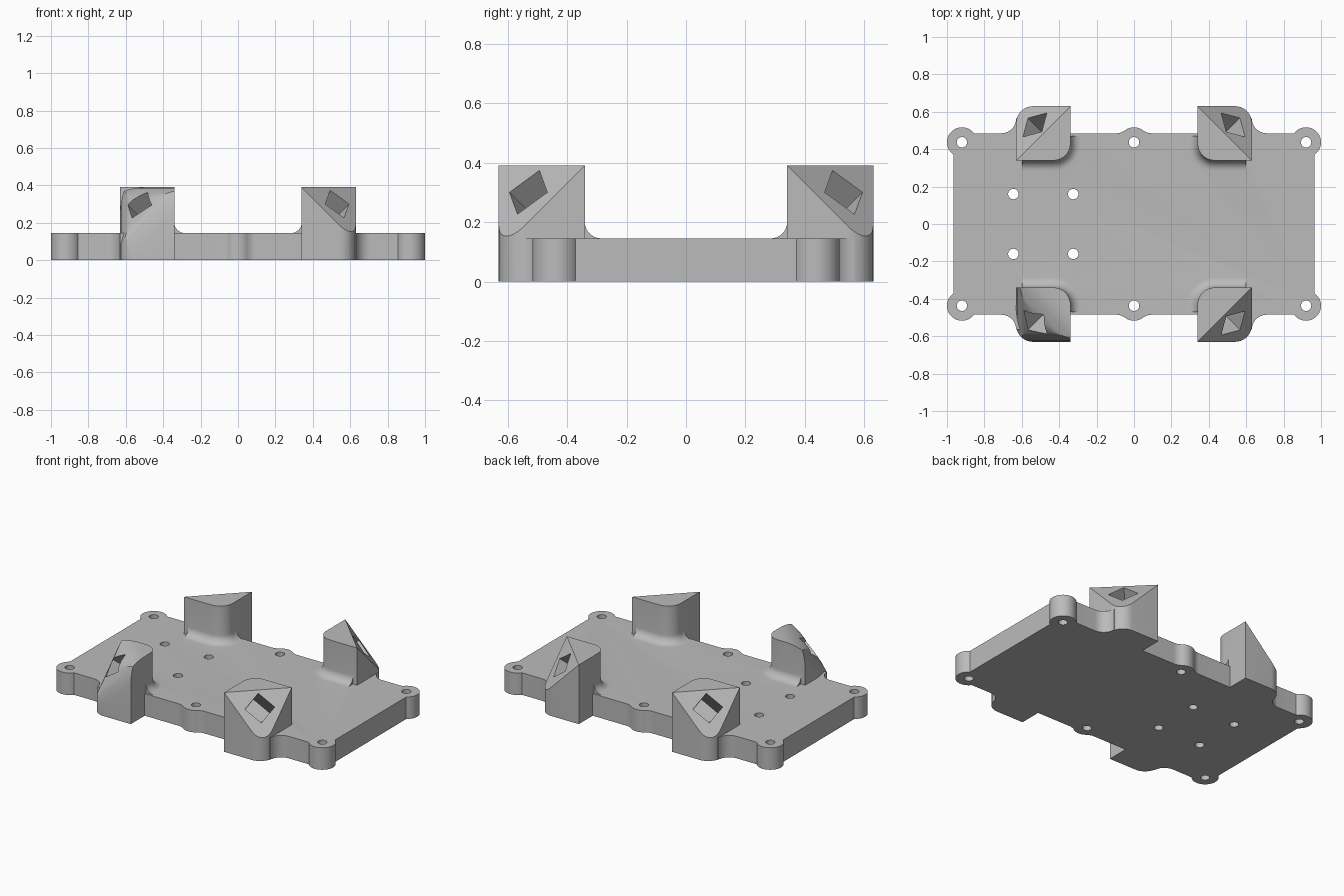
import bpy, bmesh
from math import cos, sin, radians, sqrt
from mathutils import Vector, Matrix

if "Cube" in bpy.data.objects:
    bpy.data.objects.remove(bpy.data.objects["Cube"])

PLATE_H, POST_H = 0.145, 0.39
EDGE_X, EDGE_Y = 0.965, 0.485      # plate half sizes
IN, OUT = 0.34, 0.63               # inner and outer post walls
LOBE_X, LOBE_Y, LOBE_R = 0.92, 0.437, 0.08
ROUND = 0.09                       # plan radius of the post corners
HOLE_R = 0.028


def arc(cx, cy, r, start, end, n=10):
    steps = [radians(start + (end - start) * i / n) for i in range(n + 1)]
    return [(cx + r * cos(a), cy + r * sin(a)) for a in steps]


def to_object(name, bm):
    bmesh.ops.recalc_face_normals(bm, faces=bm.faces)
    mesh = bpy.data.meshes.new(name)
    bm.to_mesh(mesh)
    bm.free()
    obj = bpy.data.objects.new(name, mesh)
    bpy.context.collection.objects.link(obj)
    return obj


def add_prism(bm, outline, z0, z1):
    face = bm.faces.new([bm.verts.new((x, y, z0)) for x, y in outline])
    out = bmesh.ops.extrude_face_region(bm, geom=[face], use_keep_orig=True)
    top = [v for v in out["geom"] if isinstance(v, bmesh.types.BMVert)]
    bmesh.ops.translate(bm, verts=top, vec=(0, 0, z1 - z0))


def combine(target, tool, operation):
    mod = target.modifiers.new("combine", "BOOLEAN")
    mod.operation, mod.solver, mod.object = operation, "EXACT", tool
    bpy.context.view_layer.objects.active = target
    bpy.ops.object.modifier_apply(modifier=mod.name)
    bpy.data.objects.remove(tool)


def slice_off(bm, point, normal):
    geom = bm.verts[:] + bm.edges[:] + bm.faces[:]
    cut = bmesh.ops.bisect_plane(bm, geom=geom, dist=1e-5, plane_co=point,
                                 plane_no=normal, clear_outer=True)
    rim = [e for e in cut["geom_cut"] if isinstance(e, bmesh.types.BMEdge)]
    rim = [e for e in rim if e.is_boundary]
    if rim:
        bmesh.ops.holes_fill(bm, edges=rim, sides=0)


def round_edge(bm, point, n1, n2, radius, steps=6):
    # tangent slices between two planes that meet at the point
    mid = (n1 + n2).normalized()
    centre = point - mid * (radius / mid.dot(n1))
    for i in range(1, steps):
        n = n1.slerp(n2, i / steps)
        slice_off(bm, centre + n * radius, n)


SLOPE = Vector((1, 1, 1)).normalized()
CREST = Vector((IN, OUT, POST_H))


def make_post(name, sx, sy, soft):
    # upright block with two rounded corners and a sloping outer face
    bm = bmesh.new()
    outline = ([(IN, OUT)] + arc(OUT - ROUND, OUT - ROUND, ROUND, 90, 0)
               + [(OUT, IN)] + arc(IN + ROUND, IN + ROUND, ROUND, 270, 180))
    add_prism(bm, outline, 0, POST_H)
    bmesh.ops.recalc_face_normals(bm, faces=bm.faces)
    slice_off(bm, CREST, SLOPE)
    if soft:
        round_edge(bm, CREST, Vector((0, 0, 1)), SLOPE, 0.2)
        round_edge(bm, CREST, Vector((0, 1, 0)), SLOPE, 0.2)
        round_edge(bm, Vector((OUT, IN, POST_H)), Vector((1, 0, 0)), SLOPE, 0.2)
    bmesh.ops.remove_doubles(bm, verts=bm.verts, dist=1e-5)
    post = to_object(name, bm)

    # concave blend along the inner foot
    bm = bmesh.new()
    r, sunk = 0.055, 0.02
    section = ([(-sunk, -sunk), (r, -sunk)] + arc(r, r, r, 270, 180, 8)
               + [(-sunk, r)])
    c = IN + ROUND
    path = [((IN, 0.47), (-1, 0))]
    path += [((c + ROUND * x, c + ROUND * y), (x, y))
             for x, y in arc(0, 0, 1, 180, 270)]
    path += [((0.6, IN), (0, -1))]
    rings = [[bm.verts.new((p[0] + n[0] * d, p[1] + n[1] * d, PLATE_H + h))
              for d, h in section] for p, n in path]
    for a, b in zip(rings, rings[1:]):
        for i in range(len(section)):
            bm.faces.new((a[i - 1], a[i], b[i], b[i - 1]))
    bm.faces.new(rings[0])
    bm.faces.new(rings[-1])
    combine(post, to_object("foot_blend", bm), "UNION")

    # square socket, corner up, sunk into the slope
    bm = bmesh.new()
    u = Vector((1, -1, 0)).normalized()
    v = SLOPE.cross(u)
    turn = Matrix((u + v, v - u, SLOPE)).transposed().to_4x4()
    depth, side = 0.2, 0.09
    size = Matrix.Diagonal((side, side, 2 * depth, 1))
    place = Matrix.Translation((0.53, 0.53, 0.30))
    bmesh.ops.create_cube(bm, size=1, matrix=place @ turn @ size)
    combine(post, to_object("socket_cutter", bm), "DIFFERENCE")

    post.data.transform(Matrix.Diagonal((sx, sy, 1, 1)))
    if sx * sy < 0:
        post.data.flip_normals()
    return post


# plate outline: one quarter, then mirrored
quarter = (arc(0, LOBE_Y, LOBE_R, 90, 53.13) + arc(0.096, 0.565, 0.08, 233.13, 270)[1:]
           + [(0.45, EDGE_Y), (0.45, 0.565)]
           + arc(0.71, 0.565, 0.08, 180, 270)
           + arc(LOBE_X, LOBE_Y, LOBE_R, 143, -55.7, 24))
back = quarter[:0:-1]
outline = (quarter + [(x, -y) for x, y in back]
           + [(-x, -y) for x, y in quarter] + [(-x, y) for x, y in back])
bm = bmesh.new()
add_prism(bm, outline, 0, PLATE_H)
plate = to_object("mounting_plate", bm)

# posts, one of them with softened edges
for sx in (1, -1):
    for sy in (1, -1):
        combine(plate, make_post("post", sx, sy, sx + sy == -2), "UNION")

# screw holes
bm = bmesh.new()
spots = [(x, LOBE_Y) for x in (-LOBE_X, 0, LOBE_X)] + [(-0.645, 0.16), (-0.325, 0.16)]
for x, y in spots:
    for s in (1, -1):
        add_prism(bm, arc(x, s * y, HOLE_R, 0, 360, 24)[:-1], -0.1, 0.3)
combine(plate, to_object("hole_cutter", bm), "DIFFERENCE")

# grey plastic
grey = bpy.data.materials.new("grey_plastic")
grey.use_nodes = True
colour = (0.5, 0.5, 0.5, 1)
grey.diffuse_color = colour
grey.node_tree.nodes["Principled BSDF"].inputs["Base Color"].default_value = colour
plate.data.materials.clear()
plate.data.materials.append(grey)
plate.select_set(True)
bpy.context.view_layer.objects.active = plate
bpy.ops.object.shade_smooth_by_angle(angle=radians(25))
